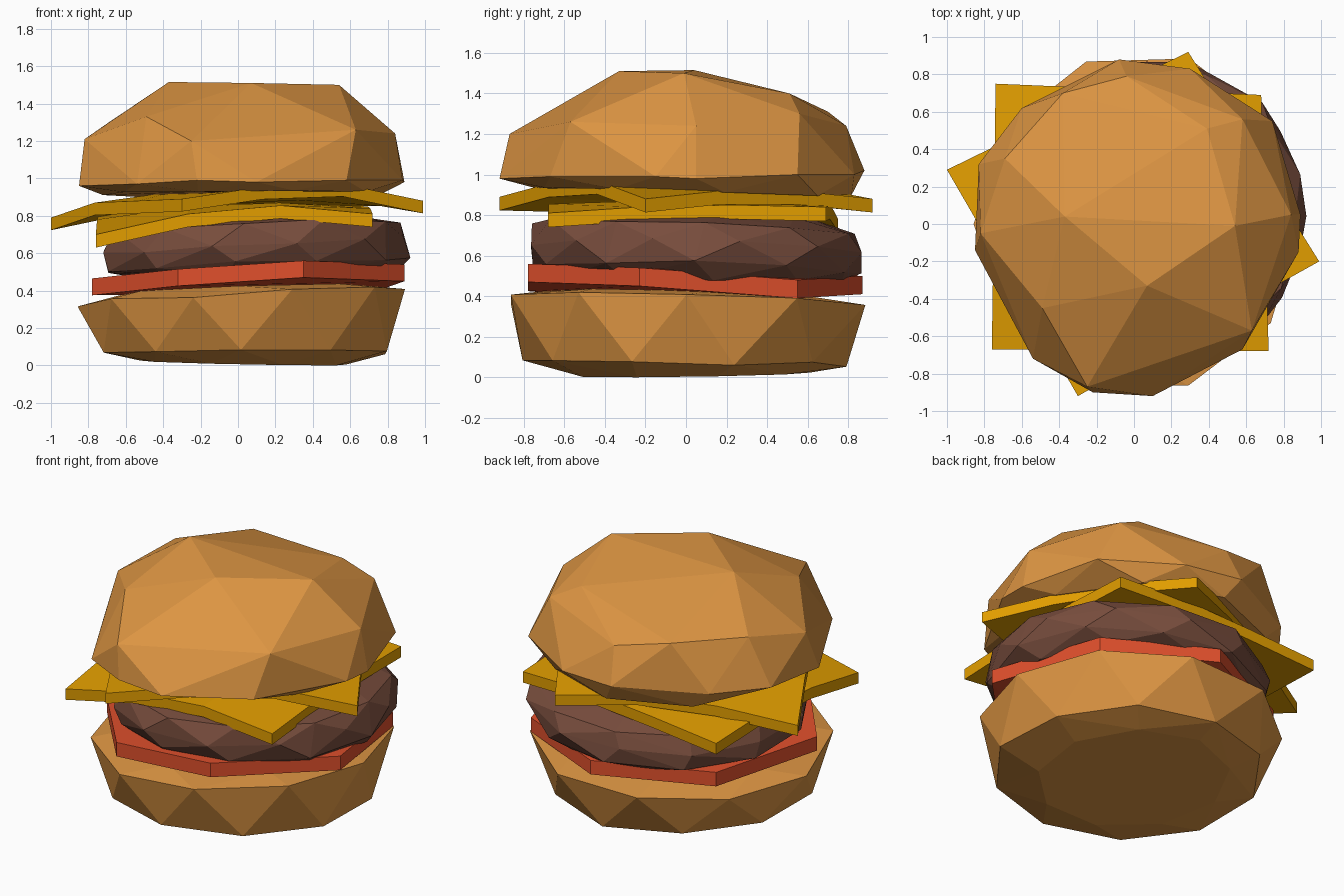
import bpy, bmesh, math, random
from mathutils import Vector

if "Cube" in bpy.data.objects:
    bpy.data.objects.remove(bpy.data.objects["Cube"])

random.seed(4)


def material(name, rgb):
    m = bpy.data.materials.new(name)
    m.diffuse_color = (*rgb, 1)
    m.use_nodes = True
    m.node_tree.nodes["Principled BSDF"].inputs["Base Color"].default_value = m.diffuse_color
    return m


BUN = material("bun", (0.72, 0.30, 0.055))
MEAT = material("meat", (0.19, 0.075, 0.047))
CHEESE = material("cheese", (0.76, 0.34, 0.0))
TOMATO = material("tomato", (0.75, 0.08, 0.025))


def finish(bm, name, mat):
    bmesh.ops.recalc_face_normals(bm, faces=bm.faces)
    me = bpy.data.meshes.new(name)
    bm.to_mesh(me)
    bm.free()
    me.materials.append(mat)
    ob = bpy.data.objects.new(name, me)
    bpy.context.collection.objects.link(ob)
    return ob


def hull(name, points, mat):
    """Faceted closed body around a cloud of points."""
    bm = bmesh.new()
    for p in points:
        bm.verts.new(p)
    res = bmesh.ops.convex_hull(bm, input=bm.verts)
    junk = {g for g in res["geom_interior"] + res["geom_unused"]
            if isinstance(g, bmesh.types.BMVert)}
    bmesh.ops.delete(bm, geom=list(junk), context='VERTS')
    bmesh.ops.dissolve_limit(bm, angle_limit=math.radians(2),
                             verts=bm.verts, edges=bm.edges)
    return finish(bm, name, mat)


def ring(n, rx, ry, z, centre=(0, 0), phase=0.0, tilt=(0, 0), jitter=0.015):
    """Slightly uneven ring; tilt is the z slope along x and y."""
    pts = []
    for i in range(n):
        a = 2 * math.pi * (i + phase) / n
        x = centre[0] + rx * math.cos(a) + random.uniform(-jitter, jitter)
        y = centre[1] + ry * math.sin(a) + random.uniform(-jitter, jitter)
        dz = random.uniform(-jitter, jitter)
        pts.append(Vector((x, y, z + tilt[0] * x + tilt[1] * y + dz)))
    return pts


# bottom bun
foot = ring(9, 0.56, 0.58, 0.02, (0.03, 0.03), 0.3, (-0.02, 0.015), 0.0)
waist = ring(10, 0.79, 0.80, 0.08, (0.03, -0.01), 0.5, (0, -0.02), 0.015)
rim = ring(10, 0.875, 0.92, 0.375, (0.025, 0.0), 0.0, (0.05, -0.02), 0.012)
lid = ring(7, 0.68, 0.70, 0.41, (0.03, 0), 0.2, (0.035, -0.03), 0.0)
bun = hull("bottom_bun", foot + waist + rim + lid, BUN)
low = min(v.co.z for v in bun.data.vertices)
for v in bun.data.vertices:
    v.co.z -= low

# tomato slice: tilted uneven disc
rim_top = [(-0.32, -0.78, 0.515), (0.35, -0.78, 0.56), (0.89, -0.23, 0.54),
           (0.72, 0.55, 0.48), (0.07, 0.87, 0.50),
           (-0.60, 0.55, 0.48), (-0.78, -0.22, 0.465)]
hull("tomato", rim_top + [(x, y, z - 0.09) for x, y, z in rim_top], TOMATO)

# meat patty
c = (0.09, 0.045)
hull("patty",
     ring(10, 0.74, 0.74, 0.485, c, 0.2, (0, -0.02), 0.005)
     + ring(11, 0.82, 0.82, 0.53, c, 0.0, (0.04, -0.03), 0.012)
     + ring(12, 0.835, 0.84, 0.63, c, 0.5, (0.05, -0.02), 0.012)
     + ring(11, 0.79, 0.80, 0.735, c, 0.1, (0.04, -0.04), 0.012)
     + ring(8, 0.55, 0.57, 0.795, c, 0.3, (0.01, -0.01), 0.005), MEAT)


def cheese_slice(name, corners, heights, thick):
    """Sagging square slice: 4 x 4 grid between corners, given top heights."""
    bm = bmesh.new()
    a, b, c2, d = [Vector(p) for p in corners]
    layers = []
    for drop in (0, thick):
        layers.append([[bm.verts.new((
            *a.lerp(b, i / 3).lerp(d.lerp(c2, i / 3), j / 3),
            heights[j][i] - drop)) for i in range(4)] for j in range(4)])
    top, bot = layers
    for g in layers:
        for j in range(3):
            for i in range(3):
                bm.faces.new((g[j][i], g[j][i + 1], g[j + 1][i + 1], g[j + 1][i]))
    loop = ([(0, i) for i in range(3)] + [(j, 3) for j in range(3)]
            + [(3, 3 - i) for i in range(3)] + [(3 - j, 0) for j in range(3)])
    for (j, i), (l, k) in zip(loop, loop[1:] + loop[:1]):
        bm.faces.new((top[j][i], top[l][k], bot[l][k], bot[j][i]))
    return finish(bm, name, CHEESE)


# two cheese slices, turned against each other
cheese_slice("lower_cheese",
             [(-0.76, -0.67), (0.72, -0.68), (0.68, 0.69), (-0.74, 0.75)],
             [[0.70, 0.81, 0.855, 0.81],
              [0.78, 0.85, 0.87, 0.84],
              [0.80, 0.86, 0.87, 0.85],
              [0.78, 0.82, 0.85, 0.84]], 0.07)
cheese_slice("upper_cheese",
             [(-0.30, -0.92), (0.99, -0.20), (0.29, 0.92), (-1.0, 0.29)],
             [[0.89, 0.955, 0.97, 0.88],
              [0.88, 0.93, 0.95, 0.92],
              [0.87, 0.93, 0.94, 0.92],
              [0.79, 0.88, 0.92, 0.88]], 0.067)

# top bun: crown, shoulder and widest line, closed by a flatter underside
crown = [(-0.37, 0.04, 1.515), (0.54, -0.01, 1.50), (0.07, -0.33, 1.51),
         (0.39, 0.51, 1.40), (-0.04, 0.79, 1.24), (0.58, 0.56, 1.30),
         (-0.38, 0.70, 1.31), (-0.69, 0.35, 1.30), (-0.82, -0.05, 1.21),
         (-0.49, -0.45, 1.33), (-0.25, -0.87, 1.20), (0.63, -0.57, 1.26),
         (0.84, 0.05, 1.24)]
widest = [(-0.83, 0.32, 1.00), (-0.85, -0.14, 0.96), (-0.54, -0.72, 0.97),
          (-0.22, -0.90, 0.99), (0.10, -0.92, 0.98), (0.58, -0.67, 0.99),
          (0.88, -0.15, 0.99), (0.89, 0.05, 0.98), (0.74, 0.55, 1.00),
          (0.30, 0.83, 1.00), (-0.08, 0.88, 1.02), (-0.60, 0.62, 1.01)]
under = ring(9, 0.75, 0.79, 0.915, (0.02, 0.03), 0.3, (0, -0.025), 0.005)
hull("top_bun", crown + widest + under, BUN)
